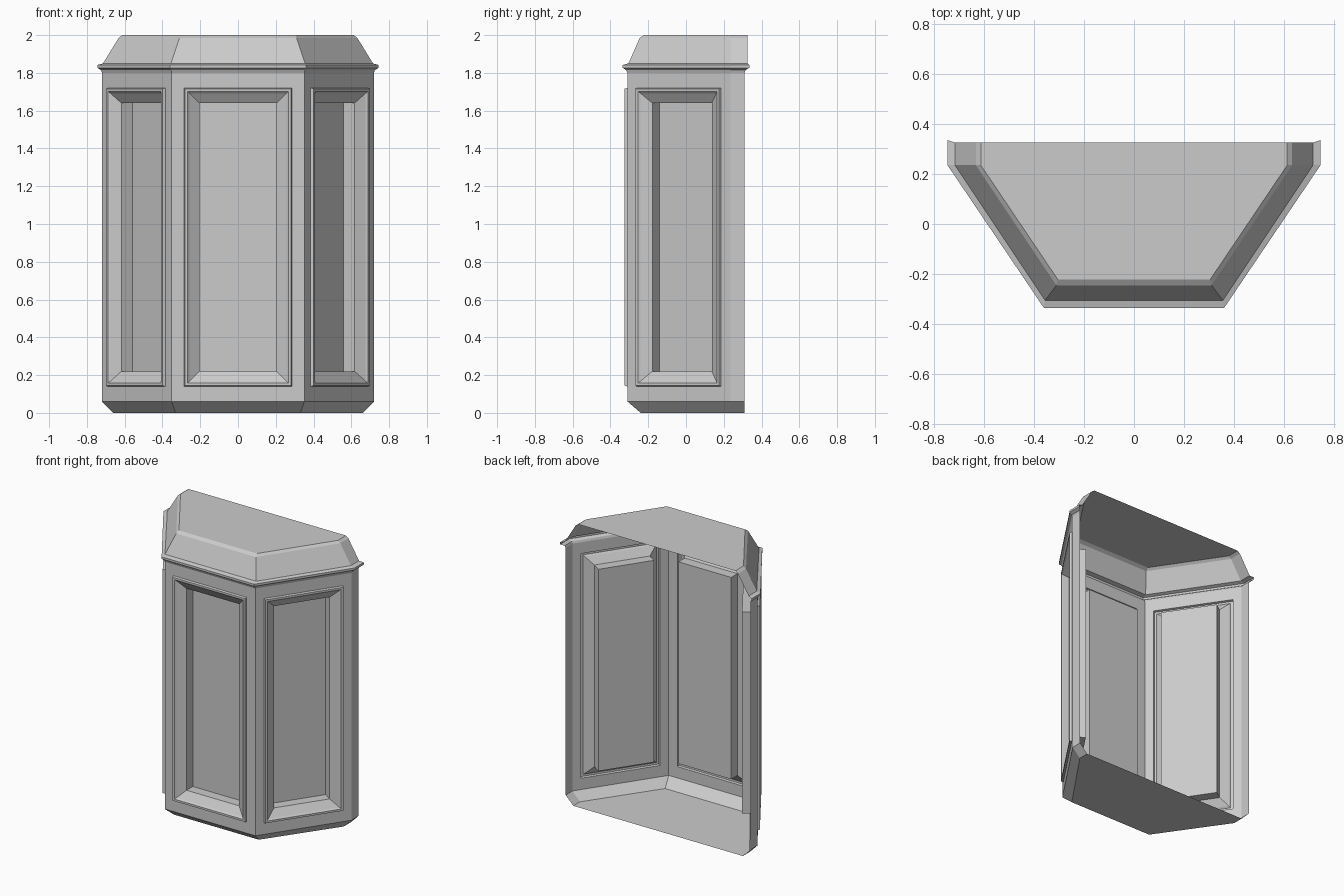
import bpy
from mathutils import Vector

if "Cube" in bpy.data.objects:
    bpy.data.objects.remove(bpy.data.objects["Cube"])

def make_object(name, verts, faces):
    mesh = bpy.data.meshes.new(name)
    mesh.from_pydata(verts, [], faces)
    mesh.update()
    obj = bpy.data.objects.new(name, mesh)
    bpy.context.collection.objects.link(obj)
    return obj

def ring(xs, ys, xf, yf, yb, z):
    # Open half-bay outline from the back left, round the front, to the back right
    return [(-xs, yb, z), (-xs, ys, z), (-xf, yf, z),
            (xf, yf, z), (xs, ys, z), (xs, yb, z)]

def loft(name, rows, cap=None):
    rings = [ring(*r) for r in rows]
    verts = [v for r in rings for v in r]
    faces = [(k*6+i, k*6+i+1, k*6+i+7, k*6+i+6)
             for k in range(len(rings)-1) for i in range(5)]
    if cap == "bottom":
        faces.append((5, 4, 3, 2, 1, 0))
    elif cap == "top":
        n = len(verts) - 6
        faces.append(tuple(range(n, n+6)))
    return make_object(name, verts, faces)

XS, YS, XF, YF, YB = 0.72, 0.235, 0.352, -0.31, 0.31
Z0, Z1 = 0.06, 1.80

# Chamfered base with floor
loft("base", [(0.66, 0.235, 0.33, -0.24, YB, 0), (XS, YS, XF, YF, YB, Z0)], "bottom")

# Cornice lip and sloped roof
loft("cornice_roof", [
    (XS, YS, XF, YF, YB, Z1),
    (0.725, YS, 0.354, -0.317, 0.315, 1.815),
    (0.745, YS, 0.36, -0.335, 0.335, 1.827),
    (0.745, YS, 0.36, -0.335, 0.335, 1.842),
    (0.715, YS, 0.355, -0.305, 0.325, 1.85),
    (0.632, YS, 0.31, -0.245, 0.325, 1.985),
    (0.612, YS, 0.304, -0.222, 0.325, 2.0)], "top")

# Panelled wall: raised frame, sloped bevel, deep recess, as one thin skin
STEPS = [(0, 0), (0.004, 0.015), (0.018, 0.015), (0.028, 0.005),
         (0.08, -0.03), (0.08, -0.10)]

def panel_wall(name, p0, p1, half_w, half_h=0.79, zc=0.93):
    p0, p1 = Vector((*p0, 0)), Vector((*p1, 0))
    d = (p1 - p0).normalized()
    n = Vector((d.y, -d.x, 0))
    mid = (p0 + p1) / 2
    up = Vector((0, 0, 1))
    verts = [p0 + up*Z0, p1 + up*Z0, p1 + up*Z1, p0 + up*Z1]
    for inset, out in STEPS:
        w, h = half_w - inset, half_h - inset
        for sx, sz in ((-1, -1), (1, -1), (1, 1), (-1, 1)):
            verts.append(mid + d*sx*w + n*out + up*(zc + sz*h))
    faces = [(k*4+i, k*4+(i+1) % 4, k*4+4+(i+1) % 4, k*4+4+i)
             for k in range(len(STEPS)) for i in range(4)]
    last = len(STEPS) * 4
    faces.append(tuple(range(last, last+4)))
    return make_object(name, verts, faces)

panel_wall("front_wall", (-XF, YF), (XF, YF), 0.285)
panel_wall("right_wall", (XF, YF), (XS, YS), 0.27)
panel_wall("left_wall", (-XS, YS), (-XF, YF), 0.27)

# Short straight returns at the back
for name, s in (("left_return", -1), ("right_return", 1)):
    quad = [(s*XS, YS, Z0), (s*XS, YB, Z0), (s*XS, YB, Z1), (s*XS, YS, Z1)]
    make_object(name, quad, [(0, 1, 2, 3) if s > 0 else (3, 2, 1, 0)])
